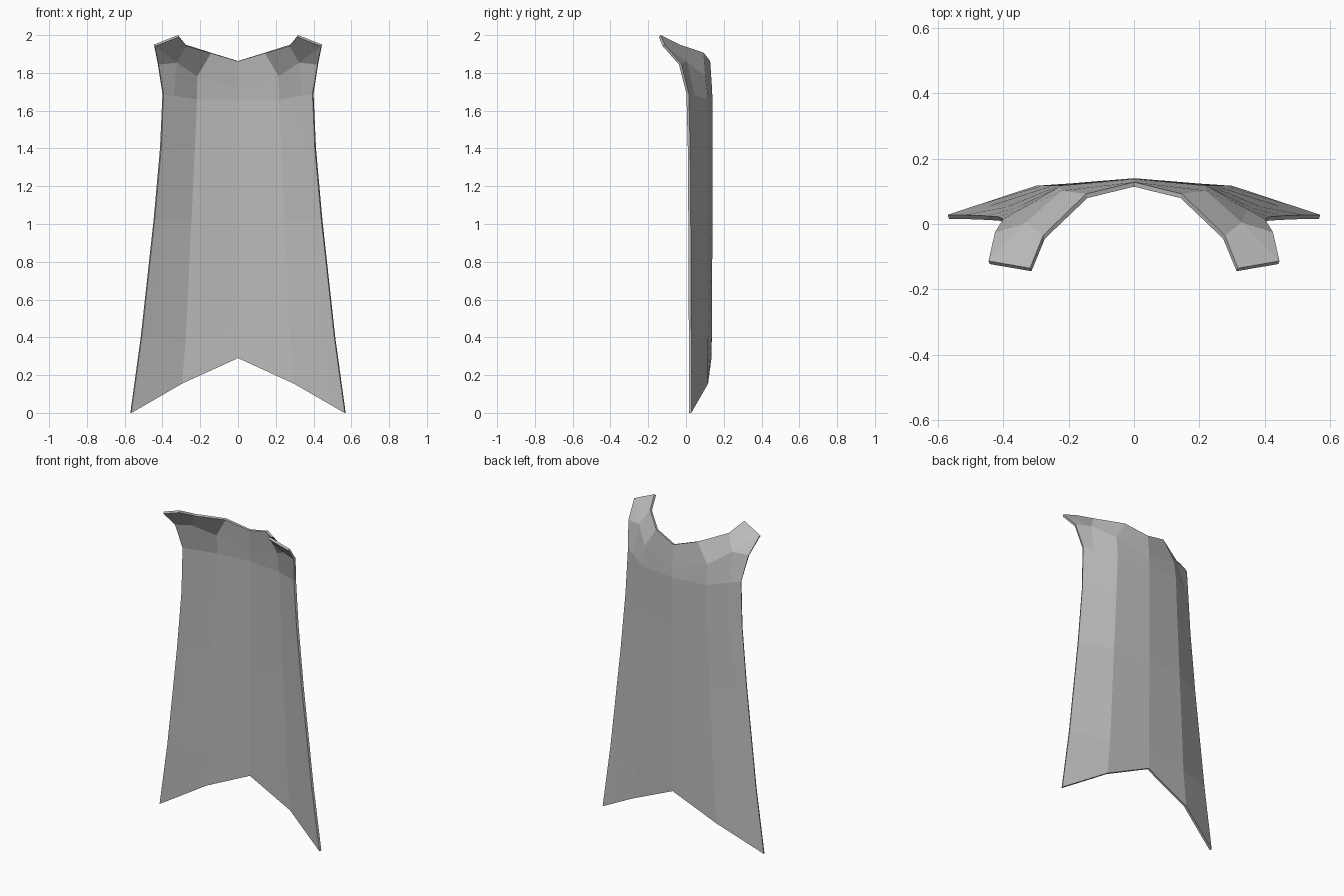
import bpy
import bmesh
from mathutils import Vector

cube = bpy.data.objects.get("Cube")
if cube:
    bpy.data.objects.remove(cube, do_unlink=True)

cloth = bpy.data.materials.new("grey_cloth")
cloth.use_nodes = True
grey = (0.5, 0.5, 0.5, 1)
cloth.diffuse_color = grey
cloth.node_tree.nodes["Principled BSDF"].inputs["Base Color"].default_value = grey

bm = bmesh.new()


def row(*points):
    return [bm.verts.new(p) for p in points]


def drape_row(spine, fold, hem):
    """One row of the hanging cloth: spine, fold, point near the hem, hem."""
    near_hem = Vector(fold).lerp(Vector(hem), 0.7)
    return row(spine, fold, near_hem, hem)


def bridge(lower, upper):
    for i in range(min(len(lower), len(upper)) - 1):
        bm.faces.new((lower[i + 1], lower[i], upper[i], upper[i + 1]))


# Hanging drape, left half, from the notched bottom up to the shoulders
rows = [
    drape_row((0, .135, .29), (.30, .117, .155), (.57, .028, 0)),
    drape_row((0, .137, .42), (.28, .117, .38), (.515, .028, .40)),
    drape_row((0, .14, 1.02), (.25, .117, 1.02), (.447, .025, 1.02)),
    drape_row((0, .14, 1.40), (.232, .117, 1.40), (.413, .022, 1.40)),
    drape_row((0, .14, 1.66), (.222, .117, 1.66), (.40, .015, 1.69)),
]

# Collar base and collar rim
base = row((0, .138, 1.715), (.22, .102, 1.785), (.33, .005, 1.86), (.425, -.025, 1.85))
rim = row((0, .128, 1.863), (.147, .092, 1.908), (.278, -.035, 1.95))
rows += [base, rim]
for lower, upper in zip(rows, rows[1:]):
    bridge(lower, upper)

# Flared collar point over the shoulder
tip, corner = row((.318, -.135, 2.0), (.445, -.113, 1.95))
bm.faces.new((base[2], rim[2], tip, corner))
bm.faces.new((base[3], base[2], corner))
bmesh.ops.recalc_face_normals(bm, faces=bm.faces[:])
bm.faces.ensure_lookup_table()
if bm.faces[0].normal.y < 0:
    bmesh.ops.reverse_faces(bm, faces=bm.faces[:])

mesh = bpy.data.meshes.new("cape")
bm.to_mesh(mesh)
bm.free()
mesh.materials.append(cloth)
cape = bpy.data.objects.new("cape", mesh)
bpy.context.collection.objects.link(cape)

# Mirror to the right half and give the cloth its thickness
mirror = cape.modifiers.new("mirror", 'MIRROR')
mirror.use_clip = True
solid = cape.modifiers.new("thickness", 'SOLIDIFY')
solid.thickness = 0.014
solid.offset = -1
